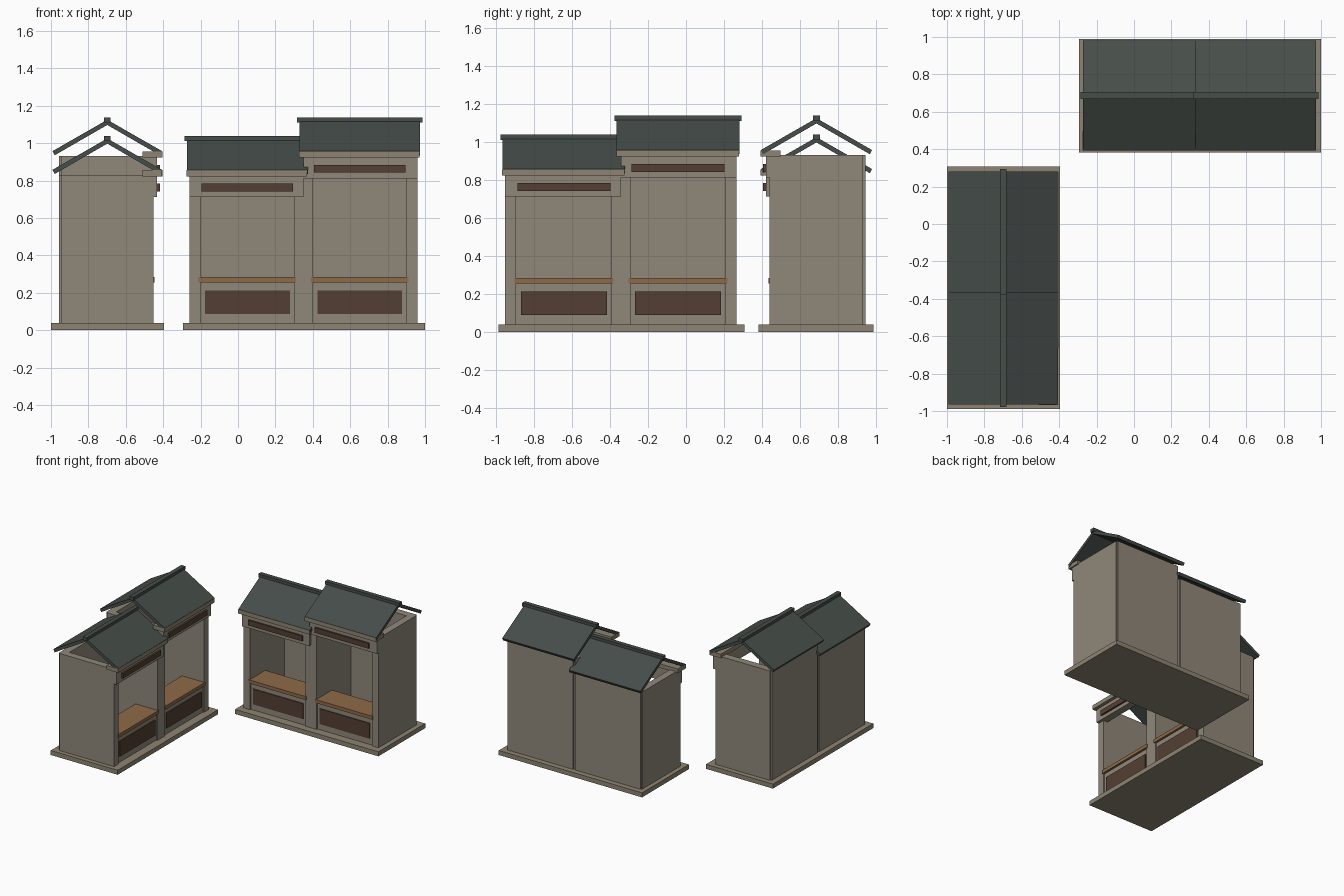
import bpy, bmesh, math
from mathutils import Matrix, Vector

if "Cube" in bpy.data.objects:
    bpy.data.objects.remove(bpy.data.objects["Cube"])


def material(name, rgb):
    lin = [(c / 255 / 12.92) if c / 255 <= 0.04045 else ((c / 255 + 0.055) / 1.055) ** 2.4 for c in rgb]
    m = bpy.data.materials.new(name)
    m.diffuse_color = (*lin, 1)
    m.use_nodes = True
    m.node_tree.nodes["Principled BSDF"].inputs["Base Color"].default_value = m.diffuse_color
    return m


PLASTER = material("plaster wall", (144, 135, 122))
STONE = material("stone trim", (141, 133, 115))
SLATE = material("slate roof", (70, 77, 73))
WOOD = material("counter wood", (142, 106, 72))
BROWN = material("dark wood", (84, 63, 51))

# Row placement: the second row is the first one turned a quarter turn
ROWS = {"north": Matrix.Identity(4),
        "west": Matrix.Translation((-0.012, -0.693, 0)) @ Matrix.Rotation(math.pi / 2, 4, 'Z')}


def finish(bm, name, mat, place):
    bmesh.ops.transform(bm, matrix=place, verts=bm.verts)
    bmesh.ops.recalc_face_normals(bm, faces=bm.faces)
    me = bpy.data.meshes.new(name)
    bm.to_mesh(me)
    bm.free()
    me.materials.append(mat)
    ob = bpy.data.objects.new(name, me)
    bpy.context.collection.objects.link(ob)


def box(name, x, y, z, mat, place):
    bm = bmesh.new()
    bmesh.ops.create_cube(bm, size=1)
    for v in bm.verts:
        v.co = Vector([(r[0] + r[1]) / 2 + c * (r[1] - r[0]) for r, c in zip((x, y, z), v.co)])
    finish(bm, name, mat, place)


def slab(name, x, profile, mat, place):
    """Extrude a y-z outline along x."""
    bm = bmesh.new()
    f = bm.faces.new([bm.verts.new((x[0], y, z)) for y, z in profile])
    new = bmesh.ops.extrude_face_region(bm, geom=[f])["geom"]
    bmesh.ops.translate(bm, vec=(x[1] - x[0], 0, 0),
                        verts=[g for g in new if isinstance(g, bmesh.types.BMVert)])
    finish(bm, name, mat, place)


RIDGE_Y = 0.687


def stall(tag, place, x0, x1, left, right, top):
    """x0..x1 outer walls, left/right thickness, top = wall height."""
    a, b = x0 + left, x1 - right
    c = (a + b) / 2
    # walls
    for side, xr in (("left", (x0, a)), ("right", (b, x1))):
        box(f"{tag}_{side}_wall", xr, (0.441, 0.932), (0.03, top), PLASTER, place)
    box(f"{tag}_back_wall", (x0 + 0.01, x1 - 0.01), (0.885, 0.944), (0.03, top), PLASTER, place)
    # front: lintel, sign board, cornice
    box(f"{tag}_lintel", (x0, x1), (0.42, 0.48), (top - 0.118, top), PLASTER, place)
    box(f"{tag}_sign_board", (c - 0.245, c + 0.245), (0.406, 0.421), (top - 0.088, top - 0.046), BROWN, place)
    box(f"{tag}_cornice", (c - 0.325, c + 0.32), (0.393, 0.498), (top - 0.008, top + 0.025), STONE, place)
    # counter with panelled base
    box(f"{tag}_counter_base", (a, b), (0.452, 0.5), (0.03, 0.256), PLASTER, place)
    box(f"{tag}_base_panel", (c - 0.227, c + 0.227), (0.444, 0.453), (0.087, 0.212), BROWN, place)
    box(f"{tag}_counter", (c - 0.26, c + 0.26), (0.434, 0.64), (0.255, 0.283), WOOD, place)
    # gable roof slopes and ridge cap
    for side, s in (("front", -1), ("back", 1)):
        prof = [(0, 0.195), (s * 0.293, 0.027), (s * 0.281, 0.005), (0, 0.167)]
        slab(f"{tag}_{side}_roof", (c - 0.323, c + 0.323),
             [(RIDGE_Y + y, top + z) for y, z in prof], SLATE, place)
    box(f"{tag}_ridge_cap", (c - 0.335, c + 0.335), (RIDGE_Y - 0.018, RIDGE_Y + 0.018),
        (top + 0.18, top + 0.208), SLATE, place)


for row, place in ROWS.items():
    box(f"{row}_plinth", (-0.295, 1.0), (0.383, 0.988), (0, 0.037), STONE, place)
    stall(f"{row}_low_stall", place, -0.259, 0.35, 0.058, 0.049, 0.83)
    stall(f"{row}_high_stall", place, 0.35, 0.96, 0.051, 0.059, 0.93)
